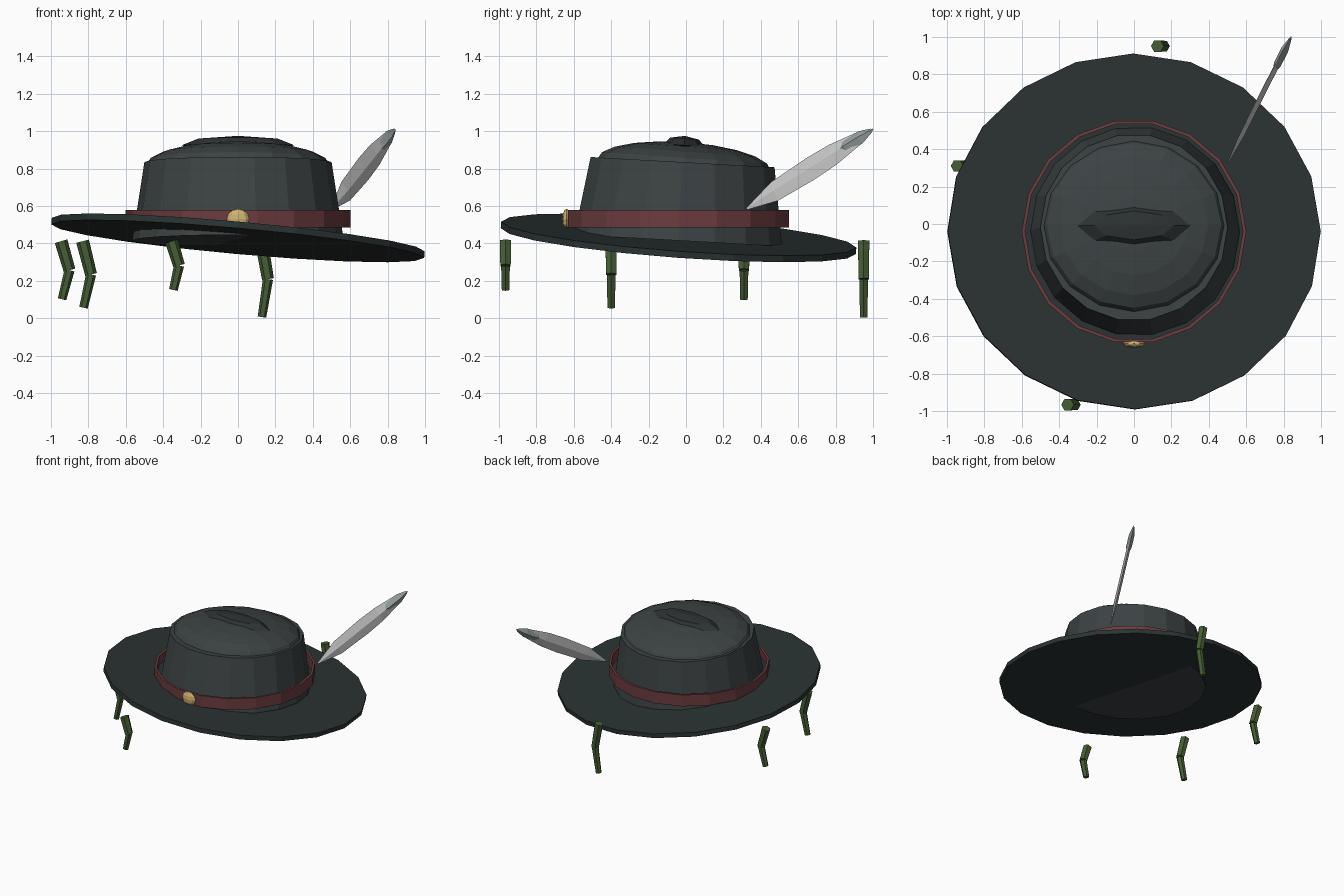
import bpy, bmesh
from math import radians, cos, sin, tau, atan
from mathutils import Vector, Matrix, Euler

if "Cube" in bpy.data.objects:
    bpy.data.objects.remove(bpy.data.objects["Cube"])


def mat(name, r, g, b):
    m = bpy.data.materials.new(name)
    m.diffuse_color = (r, g, b, 1)
    m.use_nodes = True
    m.node_tree.nodes["Principled BSDF"].inputs["Base Color"].default_value = m.diffuse_color
    return m


FELT = mat("felt", 0.045, 0.055, 0.057)
BRIM = mat("brim_felt", 0.024, 0.033, 0.033)
DARK = mat("crease_felt", 0.025, 0.031, 0.032)
RED = mat("band_red", 0.15, 0.045, 0.05)
GOLD = mat("gold", 0.62, 0.45, 0.17)
WHITE = mat("feather_white", 0.75, 0.76, 0.74)
GREY = mat("feather_tip", 0.3, 0.35, 0.34)
GREEN = mat("vine_green", 0.06, 0.11, 0.035)


def finish(bm, name, material):
    bmesh.ops.recalc_face_normals(bm, faces=bm.faces)
    me = bpy.data.meshes.new(name)
    bm.to_mesh(me)
    bm.free()
    me.materials.append(material)
    ob = bpy.data.objects.new(name, me)
    bpy.context.collection.objects.link(ob)
    return ob


def loft(name, rings, material, closed=False):
    """Skin rings of points; cap the ends, or join last ring to first."""
    bm = bmesh.new()
    vr = [[bm.verts.new(p) for p in ring] for ring in rings]
    n = len(vr[0])
    pairs = list(zip(vr, vr[1:])) + ([(vr[-1], vr[0])] if closed else [])
    for a, b in pairs:
        for i in range(n):
            j = (i + 1) % n
            bm.faces.new((a[i], a[j], b[j], b[i]))
    if not closed:
        bm.faces.new(vr[0][::-1])
        bm.faces.new(vr[-1])
    return finish(bm, name, material)


def circle(n, rx, z, ry=None, c=(0, 0)):
    ry = ry or rx
    return [(c[0] + rx * cos(tau * i / n), c[1] + ry * sin(tau * i / n), z) for i in range(n)]


def ball(name, loc, size, seg, rings, material, tilt=0):
    bm = bmesh.new()
    bmesh.ops.create_uvsphere(bm, u_segments=seg, v_segments=rings, radius=1)
    m = Matrix.LocRotScale(Vector(loc), Euler((radians(tilt), 0, 0)), Vector(size))
    bmesh.ops.transform(bm, matrix=m, verts=bm.verts)
    return finish(bm, name, material)


# tilted flat brim
brim = loft("brim", [circle(20, 1.0, -0.0175, 0.952), circle(20, 1.0, 0.0175, 0.952)], BRIM)
brim.location = (0, -0.04, 0.43)
brim.rotation_euler = (-atan(0.073), atan(0.09), 0)

# tapered crown leaning back, domed top and crease
crown = loft("crown", [circle(18, 0.565, -0.21), circle(18, 0.5, 0.21)], FELT)
crown.location = (0, -0.03, 0.625)
crown.rotation_euler = (radians(-3.2), 0, 0)
ball("crown_dome", (0, -0.01, 0.82), (0.49, 0.465, 0.122), 16, 10, FELT, -4)
ball("crown_crease", (0, -0.01, 0.925), (0.3, 0.11, 0.05), 8, 4, DARK, -4)

# hat band and its stud
c = (0, -0.04)
loft("hat_band", [circle(18, r, z, c=c) for r, z in
                  ((0.6, 0.485), (0.6, 0.578), (0.582, 0.578), (0.582, 0.485))], RED, closed=True)
ball("band_stud", (0, -0.638, 0.53), (0.06, 0.024, 0.055), 8, 6, GOLD)

# feather: flat diamond section swept along a straight quill
base, tip = Vector((0.50, 0.325, 0.585)), Vector((0.84, 1.0, 1.01))
axis = tip - base
side = Vector((-axis.y, axis.x, 0)).normalized()
up = axis.cross(side).normalized()
if up.z < 0:
    up.negate()
roll = radians(12)
wide = up * cos(roll) + side * sin(roll)
thin = side * cos(roll) - up * sin(roll)


def blade(name, profile, thick, material):
    rings = []
    for t, w in profile:
        p = base + axis * t
        th = thin * min(thick, w * 0.6)
        rings.append([p + wide * w, p + th, p - wide * w, p - th])
    loft(name, rings, material)


blade("feather", [(0, 0.006), (0.22, 0.058), (0.5, 0.067), (0.68, 0.062),
                  (0.91, 0.034), (1, 0.004)], 0.014, WHITE)
blade("feather_tip", [(0.72, 0.008), (0.78, 0.04), (0.9, 0.037), (0.985, 0.012)], 0.021, GREY)

# hanging vines: two bent hexagonal pieces each (x, knee x, end x, y, length)
for k, (x0, x1, x2, y, length) in enumerate((
        (-0.945, -0.9, -0.94, 0.31, 0.31), (-0.83, -0.785, -0.825, -0.40, 0.355),
        (-0.355, -0.315, -0.345, -0.965, 0.26), (0.125, 0.16, 0.128, 0.95, 0.405))):
    top, knee, end = (Vector((x, y, 0.412 - length * f)) for x, f in
                      ((x0, 0), (x1, 0.5), (x2, 1)))
    for part, a, b, r1, r2 in (("upper", top, knee, 0.035, 0.032),
                               ("lower", knee, end, 0.027, 0.023)):
        q = Vector((0, 0, -1)).rotation_difference((b - a).normalized())
        rings = [[p + q @ Vector(v) for v in circle(6, r, 0)] for p, r in ((a, r1), (b, r2))]
        loft(f"vine_{part}_{k + 1}", rings, GREEN)
